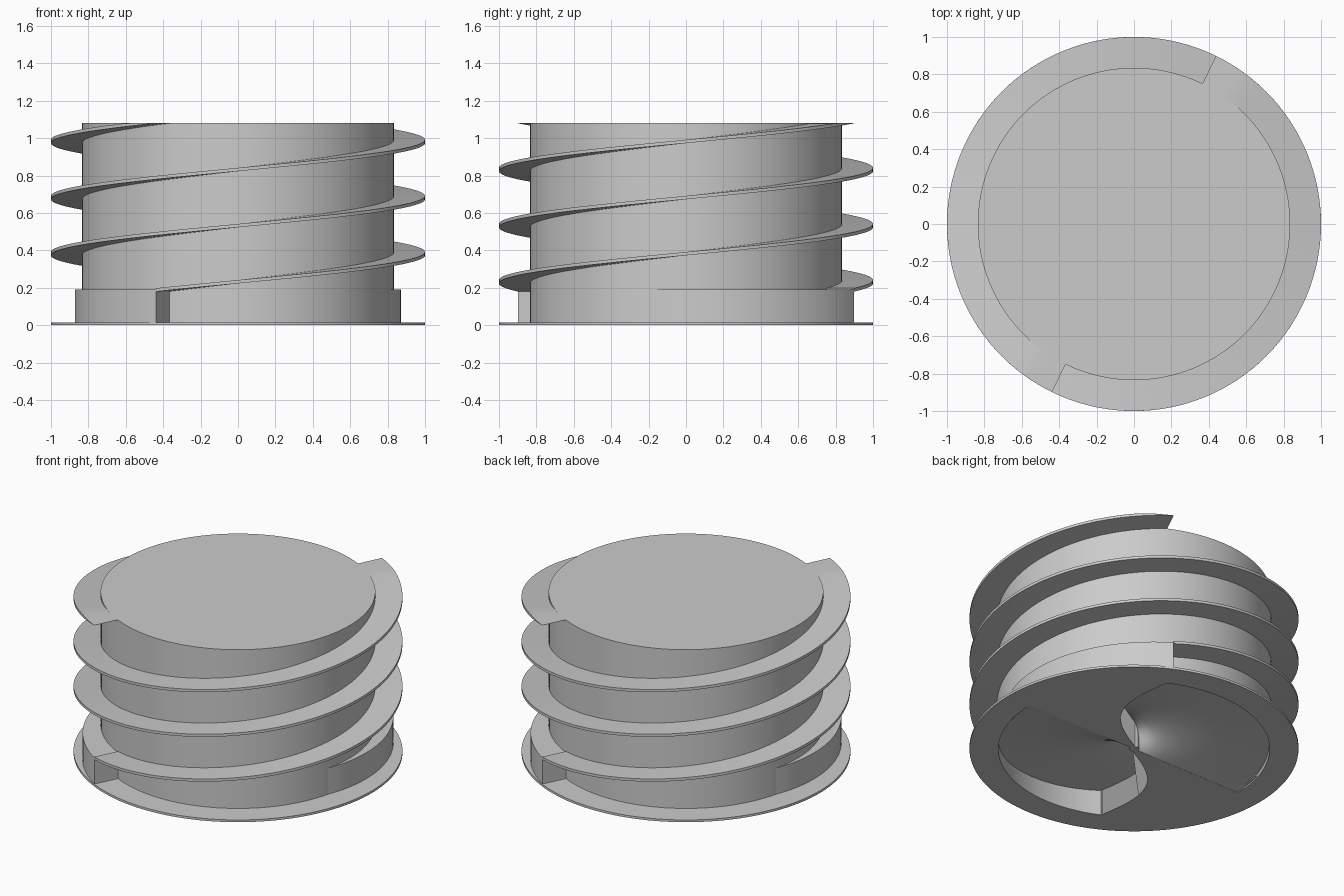
import bpy, bmesh
from math import sin, cos, pi, radians

old = bpy.data.objects.get("Cube")
if old:
    bpy.data.objects.remove(old)

R_CORE, R_RIM = 0.835, 1.0
HEIGHT, BASE = 1.08, 0.015
END = -116  # angle where each blade starts and each collar ends

grey = bpy.data.materials.new("plain grey")
grey.use_nodes = True
grey.diffuse_color = (0.6, 0.6, 0.6, 1)
grey.node_tree.nodes["Principled BSDF"].inputs["Base Color"].default_value = (0.6, 0.6, 0.6, 1)


def finish(name, bm, smooth=True):
    bmesh.ops.recalc_face_normals(bm, faces=bm.faces)
    mesh = bpy.data.meshes.new(name)
    bm.to_mesh(mesh)
    bm.free()
    mesh.materials.append(grey)
    obj = bpy.data.objects.new(name, mesh)
    bpy.context.collection.objects.link(obj)
    if smooth:
        shade(obj)
    return obj


def shade(obj):
    bpy.ops.object.select_all(action='DESELECT')
    obj.select_set(True)
    bpy.context.view_layer.objects.active = obj
    bpy.ops.object.shade_smooth_by_angle(angle=radians(30))


def loft(name, sections, smooth=True):
    """Skin a row of closed sections and cap both ends."""
    bm = bmesh.new()
    rows = [[bm.verts.new(p) for p in s] for s in sections]
    n = len(rows[0])
    for a, b in zip(rows, rows[1:]):
        for i in range(n):
            j = (i + 1) % n
            bm.faces.new((a[i], a[j], b[j], b[i]))
    bm.faces.new(rows[0])
    bm.faces.new(rows[-1])
    return finish(name, bm, smooth)


def polar(r, deg, z):
    return (r * cos(radians(deg)), r * sin(radians(deg)), z)


def ring_section(r0, r1, deg, z0, z1):
    return [polar(r0, deg, z0), polar(r1, deg, z0), polar(r1, deg, z1), polar(r0, deg, z1)]


# Core drum with thin base flange
SEG = 128
profile = [(R_RIM, 0), (R_RIM, BASE), (R_CORE, BASE), (R_CORE, HEIGHT)]
drum = loft("core_drum", [[polar(r, 360 * i / SEG, z) for i in range(SEG)] for r, z in profile], False)


# Ramped pocket under the drum: a sector with a rising roof and a bowed end wall
def pocket_point(u, v, turn, z):
    bow = 0.18 * sin(pi * v) * u ** 3
    x, y, _ = polar(0.03 + 0.795 * v, END * u + turn, 0)
    bx, by, _ = polar(bow, END - 90 + turn, 0)
    return (x + bx, y + by, z)


def pocket_cutter(turn):
    nu, nv = 28, 14
    sections = []
    for i in range(nu + 1):
        u = i / nu
        roof = [pocket_point(u, j / nv, turn, 0.001 + 0.17 * u) for j in range(nv + 1)]
        floor = [pocket_point(u, j / nv, turn, -0.05) for j in range(nv, -1, -1)]
        sections.append(roof + floor)
    cutter = loft("pocket_cutter", sections, False)
    cutter.hide_render = True
    return cutter


for turn in (0, 180):
    cutter = pocket_cutter(turn)
    mod = drum.modifiers.new("pocket", 'BOOLEAN')
    mod.operation = 'DIFFERENCE'
    mod.solver = 'EXACT'
    mod.object = cutter
    bpy.context.view_layer.objects.active = drum
    bpy.ops.object.modifier_apply(modifier=mod.name)
    bpy.data.objects.remove(cutter)
shade(drum)

for side, turn in (("front", 0), ("back", 180)):
    # Spiral blade: one and a half turns, trimmed level with the drum top
    steps = 180
    blade = []
    for i in range(steps + 1):
        t = i / steps
        low = 0.18 + 0.9 * t
        top = min(low + 0.018, HEIGHT)
        blade.append(ring_section(R_CORE - 0.01, R_RIM, END + turn + 540 * t, min(low, top - 0.001), top))
    loft(side + "_spiral_blade", blade)

    # Collar swelling from the drum out to the start of the blade
    collar = []
    for i in range(33):
        t = i / 32
        outer = R_CORE - 0.002 + (R_RIM - R_CORE) * t
        collar.append(ring_section(R_CORE - 0.02, outer, END + turn - 79 * (1 - t), BASE - 0.005, 0.19))
    loft(side + "_collar", collar)
